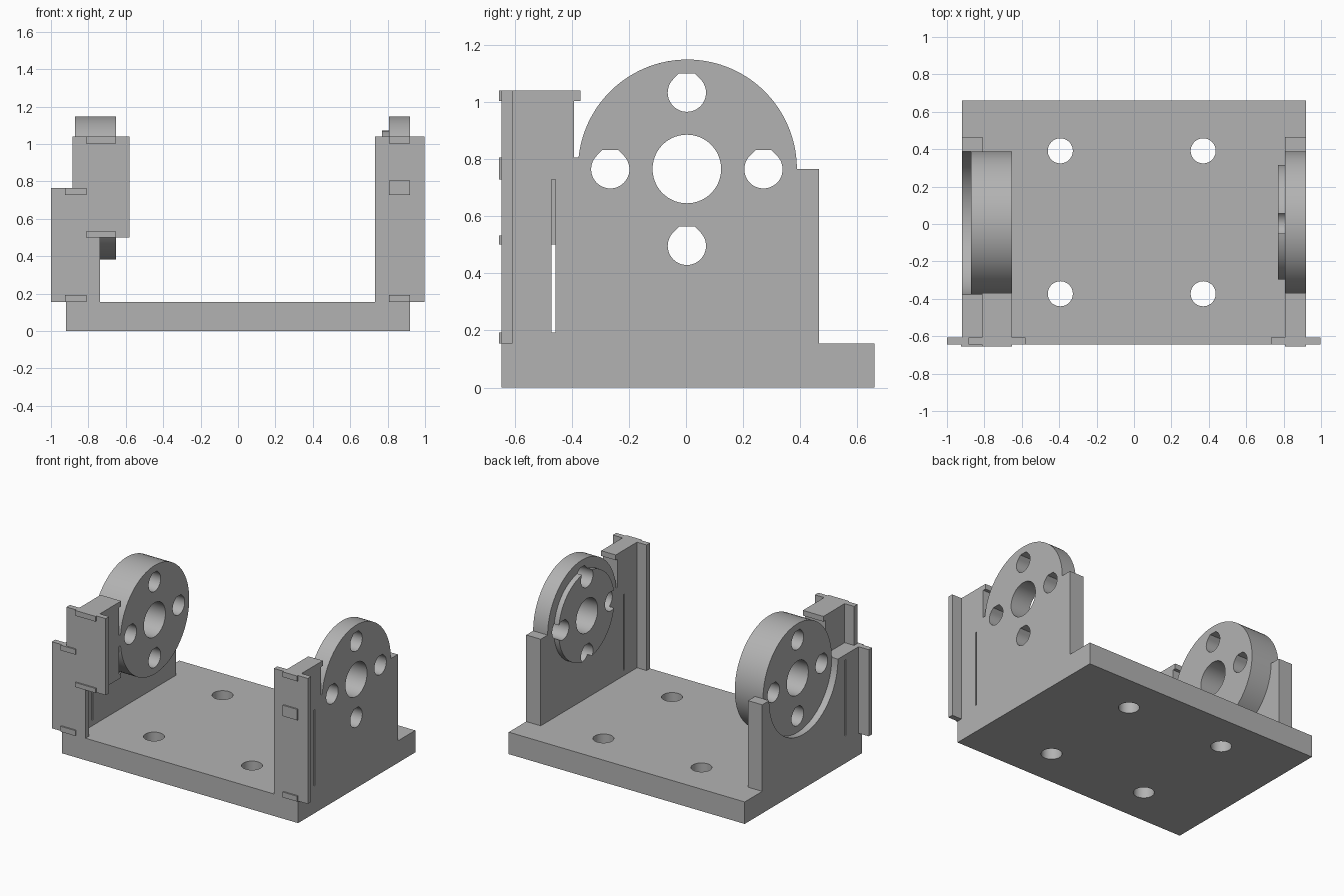
import bpy, bmesh, math

cube = bpy.data.objects.get("Cube")
if cube:
    bpy.data.objects.remove(cube, do_unlink=True)

grey = bpy.data.materials.new("plain grey")
grey.use_nodes = True
COLOUR = (0.45, 0.45, 0.45, 1)
grey.diffuse_color = COLOUR
grey.node_tree.nodes["Principled BSDF"].inputs["Base Color"].default_value = COLOUR

CY, CZ, R = 0.005, 0.765, 0.383      # axis and radius of the round mounts
FRONT, BACK, FLOOR = -0.645, 0.66, 0.155


def prism(name, profile, lo, hi, axis="x"):
    """Extrude a closed 2D profile along x (y,z profile) or z (x,y profile)."""
    place = (lambda p, d: (d, p[0], p[1])) if axis == "x" else (lambda p, d: (p[0], p[1], d))
    bm = bmesh.new()
    a = [bm.verts.new(place(p, lo)) for p in profile]
    b = [bm.verts.new(place(p, hi)) for p in profile]
    bm.faces.new(a)
    bm.faces.new(b)
    for i in range(len(a)):
        j = (i + 1) % len(a)
        bm.faces.new((a[i], a[j], b[j], b[i]))
    bmesh.ops.recalc_face_normals(bm, faces=bm.faces)
    mesh = bpy.data.meshes.new(name)
    bm.to_mesh(mesh)
    bm.free()
    mesh.materials.append(grey)
    obj = bpy.data.objects.new(name, mesh)
    bpy.context.collection.objects.link(obj)
    return obj


def box(name, x0, x1, y0, y1, z0, z1):
    return prism(name, [(y0, z0), (y1, z0), (y1, z1), (y0, z1)], x0, x1)


def arc(cu, cv, r, start=0, end=360, n=72):
    steps = n if end - start == 360 else n + 1
    return [(cu + r * math.cos(math.radians(start + (end - start) * i / n)),
             cv + r * math.sin(math.radians(start + (end - start) * i / n)))
            for i in range(steps)]


def flat_top_hole(cu, cv, r):
    """Round hole with a chamfered, flat top."""
    w = r * math.tan(math.pi / 8)
    return arc(cu, cv, r, 135, 405, 36) + [(cu + w, cv + r), (cu - w, cv + r)]


def cut(obj, cutters):
    for c in cutters:
        c.hide_render = True
        mod = obj.modifiers.new("cut", "BOOLEAN")
        mod.operation = "DIFFERENCE"
        mod.solver = "EXACT"
        mod.object = c
    graph = bpy.context.evaluated_depsgraph_get()
    mesh = bpy.data.meshes.new_from_object(obj.evaluated_get(graph))
    obj.modifiers.clear()
    obj.data = mesh
    for c in cutters:
        bpy.data.objects.remove(c, do_unlink=True)


def mount_holes():
    """Centre bore and four screw holes, running along x."""
    shapes = [arc(CY - 0.002, CZ, 0.12)]
    for dy, dz in ((1, 0), (-1, 0), (0, 1), (0, -1)):
        shapes.append(flat_top_hole(CY - 0.002 + 0.268 * dy, CZ - 0.001 + 0.268 * dz, 0.067))
    return [prism("hole_cutter", s, -1.2, 1.2) for s in shapes]


def slot():
    return box("slot_cutter", -1.2, 1.2, -0.47, -0.457, 0.193, 0.728)


# Base plate with four screw holes
base = prism("base_plate", [(-0.92, FRONT), (0.92, FRONT), (0.92, BACK), (-0.92, BACK)],
             0, FLOOR, "z")
cut(base, [prism("hole_cutter", arc(x, y, 0.067, n=48), -0.1, 0.3, "z")
           for x in (-0.394, 0.37) for y in (-0.373, 0.391)])

# Left wall: one profile with the round mount and front column
profile = [(FRONT, FLOOR), (0.465, FLOOR), (0.465, CZ)] + arc(CY, CZ, R, 0, 174)
profile += [(-0.392, 0.805), (-0.392, 1.04), (FRONT, 1.04)]
left_wall = prism("left_wall", profile, 0.807, 0.92)
cut(left_wall, mount_holes() + [slot()])

# Raised boss on the inner side of the left mount
left_boss = prism("left_boss", arc(CY + 0.003, CZ, 0.311), 0.77, 0.807)
cut(left_boss, mount_holes())

# Right wall: low wall with a round seat for the thick mount
right_wall = box("right_wall", -0.92, -0.81, FRONT, 0.465, FLOOR, CZ)
cut(right_wall, [prism("seat_cutter", arc(CY, CZ, R), -1.2, 0), slot()])

# Right mount: thick disc set into the wall
right_mount = prism("right_mount", arc(CY, CZ, R), -0.872, -0.652)
cut(right_mount, mount_holes())

# Right upper column carrying the second front plate
column = box("right_column", -0.812, -0.652, FRONT, -0.392, 0.5, 1.04)

# Front plates
box("left_front_plate", 0.732, 0.996, FRONT, -0.607, FLOOR, 1.04)
box("right_lower_front_plate", -1.0, -0.737, FRONT, -0.607, FLOOR, CZ)
box("right_upper_front_plate", -0.886, -0.58, FRONT, -0.607, 0.5, 1.04)

# Ribs that run through the columns and show as tabs on the front
ribs = [("left_top", 0.807, 0.92, 1.003, 1.04), ("left_middle", 0.807, 0.92, 0.728, 0.805),
        ("left_bottom", 0.807, 0.92, FLOOR, 0.193),
        ("right_top", -0.812, -0.652, 1.003, 1.04), ("right_bottom", -0.812, -0.652, 0.5, 0.532),
        ("right_lower_top", -0.924, -0.81, 0.728, CZ),
        ("right_lower_bottom", -0.924, -0.81, FLOOR, 0.193)]
for name, x0, x1, z0, z1 in ribs:
    back = -0.37 if "lower" not in name else -0.607
    box(name + "_rib", x0, x1, -0.655, back, z0, z1)
box("right_link", -0.812, -0.652, -0.4, -0.37, 0.728, 0.805)

# Smooth the round surfaces, keep edges sharp
bpy.ops.object.select_all(action="DESELECT")
for obj in (base, left_wall, left_boss, right_wall, right_mount):
    obj.select_set(True)
bpy.context.view_layer.objects.active = base
bpy.ops.object.shade_smooth_by_angle(angle=math.radians(30))
